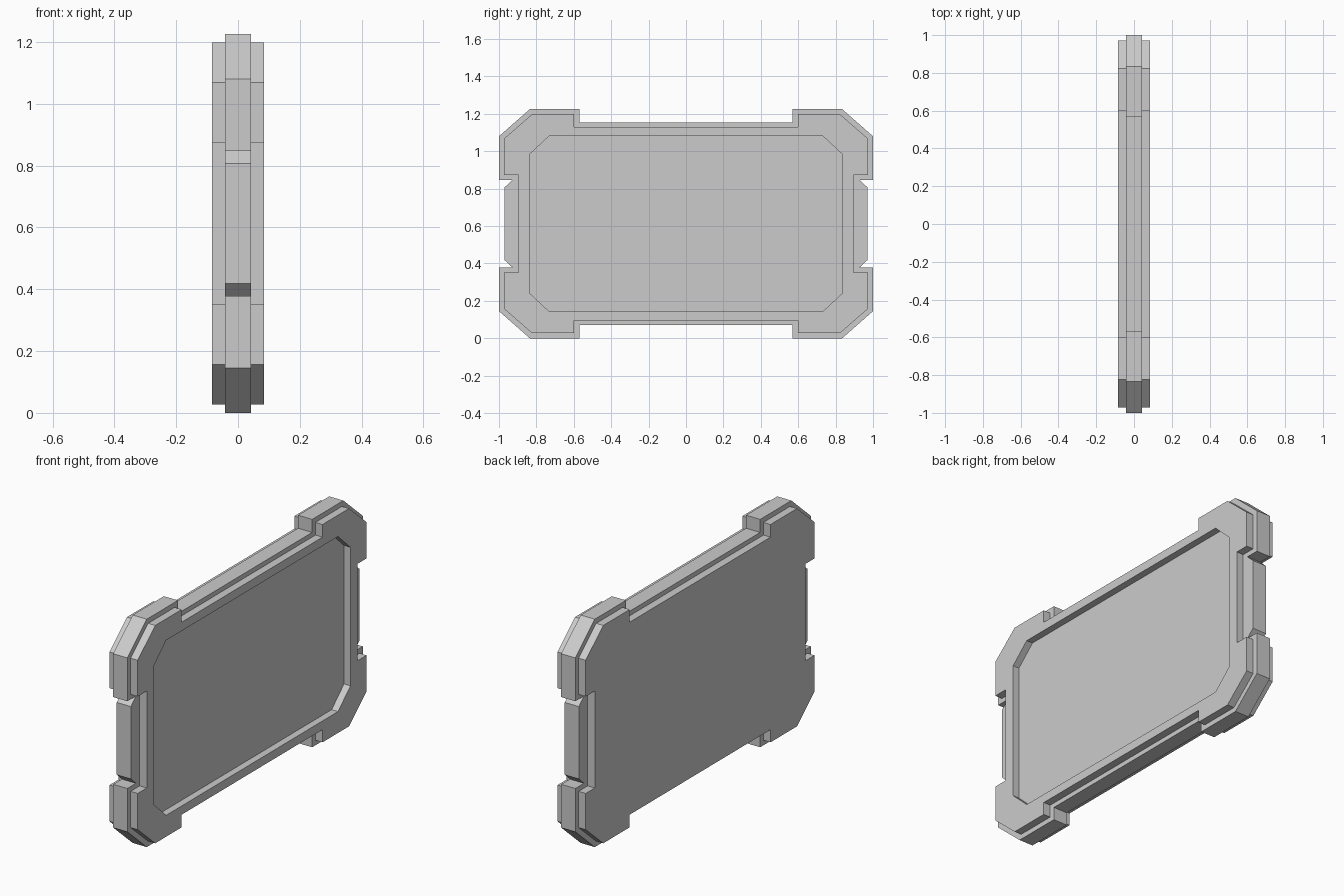
import bpy, bmesh
from math import radians

if "Cube" in bpy.data.objects:
    bpy.data.objects.remove(bpy.data.objects["Cube"])

H = 1.225  # overall height


def full_loop(quarter):
    """Mirror an upper-right (y, z) profile about the centre into a closed loop."""
    right = quarter + [(y, H - z) for y, z in reversed(quarter)]
    return right + [(-y, z) for y, z in reversed(right)]


def plate(name, loops, x0, x1):
    """Fill the outline (further loops are holes) and extrude along x."""
    bm = bmesh.new()
    for loop in loops:
        vs = [bm.verts.new((x0, y, z)) for y, z in loop]
        for a, b in zip(vs, vs[1:] + vs[:1]):
            bm.edges.new((a, b))
    bmesh.ops.triangle_fill(bm, edges=bm.edges[:], use_beauty=True)
    ext = bmesh.ops.extrude_face_region(bm, geom=bm.faces[:], use_keep_orig=True)
    moved = [g for g in ext["geom"] if isinstance(g, bmesh.types.BMVert)]
    bmesh.ops.translate(bm, verts=moved, vec=(x1 - x0, 0, 0))
    bmesh.ops.recalc_face_normals(bm, faces=bm.faces[:])
    bmesh.ops.dissolve_limit(bm, angle_limit=radians(1),
                             verts=bm.verts[:], edges=bm.edges[:])
    me = bpy.data.meshes.new(name)
    bm.to_mesh(me)
    bm.free()
    ob = bpy.data.objects.new(name, me)
    bpy.context.collection.objects.link(ob)
    return ob


core = full_loop([(0.57, 1.155), (0.57, H), (0.835, H), (1.0, 1.08),
                  (1.0, 0.847), (0.927, 0.847), (0.97, 0.807)])
cover = full_loop([(0.598, 1.13), (0.598, 1.198), (0.823, 1.198), (0.972, 1.068),
                   (0.972, 0.873), (0.895, 0.873)])
window = full_loop([(0.73, 1.083), (0.835, 0.985)])

# Thick middle body with raised corner bumpers
plate("middle_body", [core], -0.042, 0.042)
# Plain back cover
plate("back_cover", [cover], -0.084, -0.042)
# Front frame around the sunken panel
plate("front_frame", [cover, window], 0.042, 0.084)
plate("sunken_panel", [window], 0.042, 0.046)
